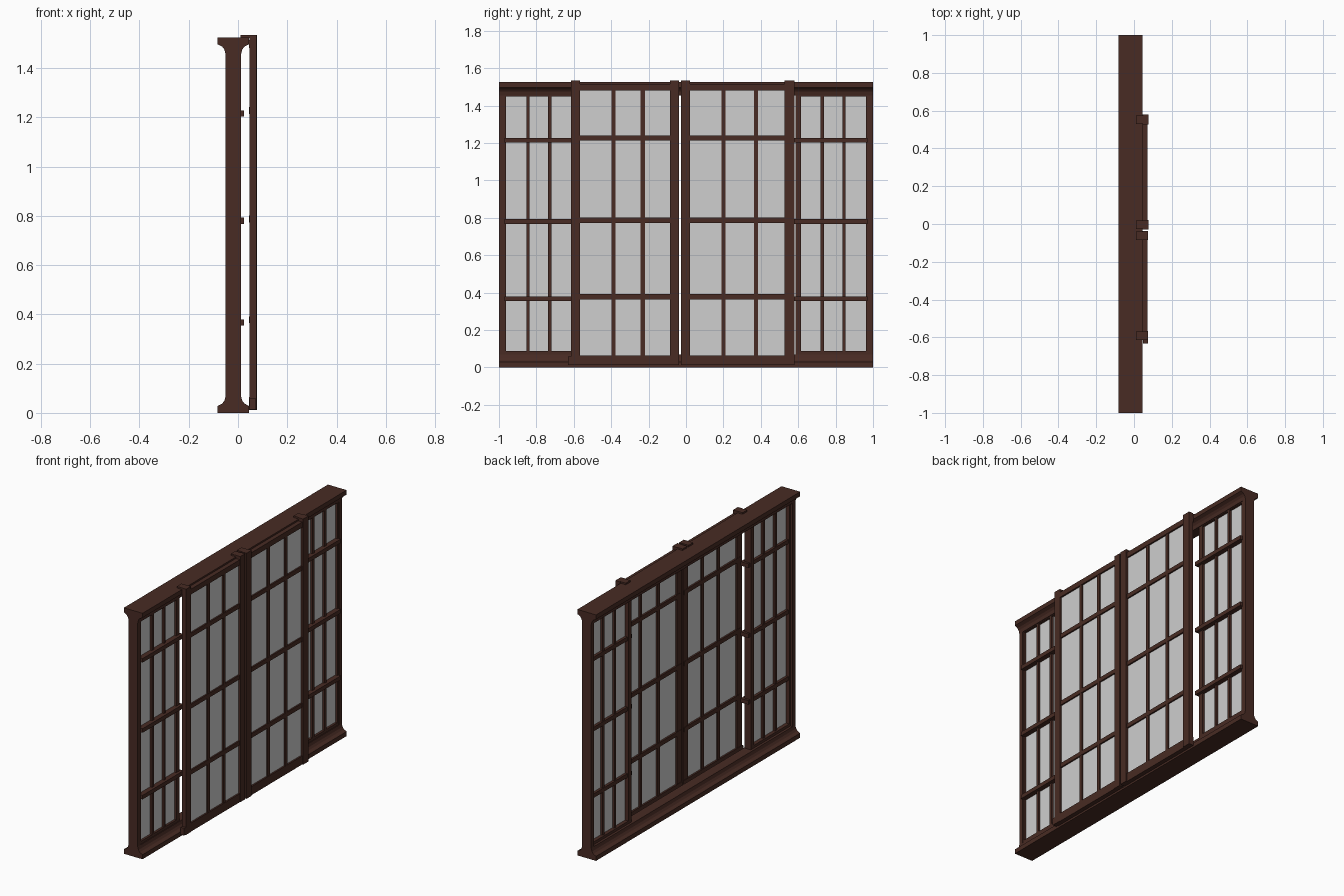
import bpy
import bmesh

if "Cube" in bpy.data.objects:
    bpy.data.objects.remove(bpy.data.objects["Cube"])


def material(name, rgb):
    m = bpy.data.materials.new(name)
    m.diffuse_color = (*rgb, 1)
    m.use_nodes = True
    m.node_tree.nodes["Principled BSDF"].inputs["Base Color"].default_value = m.diffuse_color
    return m


WOOD = material("dark_brown_wood", (0.065, 0.024, 0.017))
GLASS = material("pale_grey_glass", (0.62, 0.62, 0.62))


def finish(bm, name, mat):
    bmesh.ops.recalc_face_normals(bm, faces=bm.faces)
    mesh = bpy.data.meshes.new(name)
    bm.to_mesh(mesh)
    bm.free()
    mesh.materials.append(mat)
    ob = bpy.data.objects.new(name, mesh)
    bpy.context.collection.objects.link(ob)
    return ob


def boxes(name, mat, spans):
    """One object from boxes given as ((x0, x1), (y0, y1), (z0, z1))."""
    bm = bmesh.new()
    for span in spans:
        new = bmesh.ops.create_cube(bm, size=1)["verts"]
        for v in new:
            v.co = [(a + b) / 2 + c * (b - a) for c, (a, b) in zip(v.co, span)]
    return finish(bm, name, mat)


def moulding(name, profile):
    """Extrude an x-z profile along the whole width."""
    bm = bmesh.new()
    face = bm.faces.new([bm.verts.new((x, -1, z)) for x, z in profile])
    new = bmesh.ops.extrude_face_region(bm, geom=[face])["geom"]
    bmesh.ops.translate(bm, vec=(0, 2, 0),
                        verts=[g for g in new if isinstance(g, bmesh.types.BMVert)])
    return finish(bm, name, WOOD)


def around(c, w):
    return (c - w / 2, c + w / 2)


# Flared sill and header, mirrored about the middle of the outer frame
MID = -0.019
half = [(0.064, 0), (0.064, 0.028), (0.045, 0.038), (0.036, 0.05), (0.031, 0.07)]
sill = [(MID + x, z) for x, z in half] + [(MID - x, z) for x, z in reversed(half)]
moulding("sill", sill)
moulding("header", [(x, 1.525 - z) for x, z in sill])

# Outer posts
for side, s in (("left", -1), ("right", 1)):
    boxes(side + "_post", WOOD,
          [((-0.05, 0.012), sorted((s, s * 0.972)), (0.03, 1.495))])

# Fixed side panels
for side, s in (("left", -1), ("right", 1)):
    def span(a, b):
        return sorted((s * a, s * b))
    deep = (-0.035, 0.008)
    boxes(side + "_fixed_frame", WOOD, [
        (deep, span(0.585, 0.615), (0.06, 1.47)),
        (deep, span(0.962, 0.98), (0.06, 1.47)),
        (deep, span(0.585, 0.98), (0.045, 0.087)),
        (deep, span(0.585, 0.98), (1.45, 1.48))])
    boxes(side + "_fixed_upright_bars", WOOD,
          [((-0.025, 0.008), around(s * y, 0.017), (0.08, 1.46)) for y in (0.728, 0.845)])
    boxes(side + "_fixed_cross_bars", WOOD,
          [((-0.028, 0.025), span(0.57, 0.97), around(z, 0.025)) for z in (0.367, 0.78, 1.215)])
    boxes(side + "_fixed_glass", GLASS,
          [((-0.012, -0.006), span(0.6, 0.97), (0.07, 1.46))])


# Sliding doors hung in front of the opening
def door(name, stiles, bars, front):
    y0, y1 = stiles[0][0], stiles[-1][1]
    boxes(name + "_stiles", WOOD, [((0.047, front), st, (0.012, 1.535)) for st in stiles])
    boxes(name + "_rails", WOOD, [((0.045, 0.072), (y0, y1), (0.012, 0.065)),
                                  ((0.045, 0.072), (y0, y1), (1.482, 1.515))])
    boxes(name + "_upright_bars", WOOD,
          [((0.047, 0.07), around(y, 0.023), (0.05, 1.49)) for y in bars])
    boxes(name + "_cross_bars", WOOD,
          [((0.045, 0.071), (y0 + 0.01, y1 - 0.01), around(z, 0.027))
           for z in (0.378, 0.787, 1.228)])
    boxes(name + "_glass", GLASS,
          [((0.056, 0.062), (y0 + 0.03, y1 - 0.03), (0.05, 1.495))])


door("left_door", [(-0.615, -0.567), (-0.085, -0.038)], (-0.388, -0.232), 0.075)
door("right_door", [(-0.028, 0.022), (0.527, 0.58)], (0.2, 0.374), 0.078)

# Bottom end block on the left door
boxes("door_end_block", WOOD, [((0.047, 0.073), (-0.632, -0.6), (0.014, 0.058))])

# Hangers hooked over the header
boxes("door_hangers", WOOD,
      [((0.01, 0.06), around(y, 0.045), (1.522, 1.535)) for y in (-0.591, -0.062, -0.003, 0.553)])
